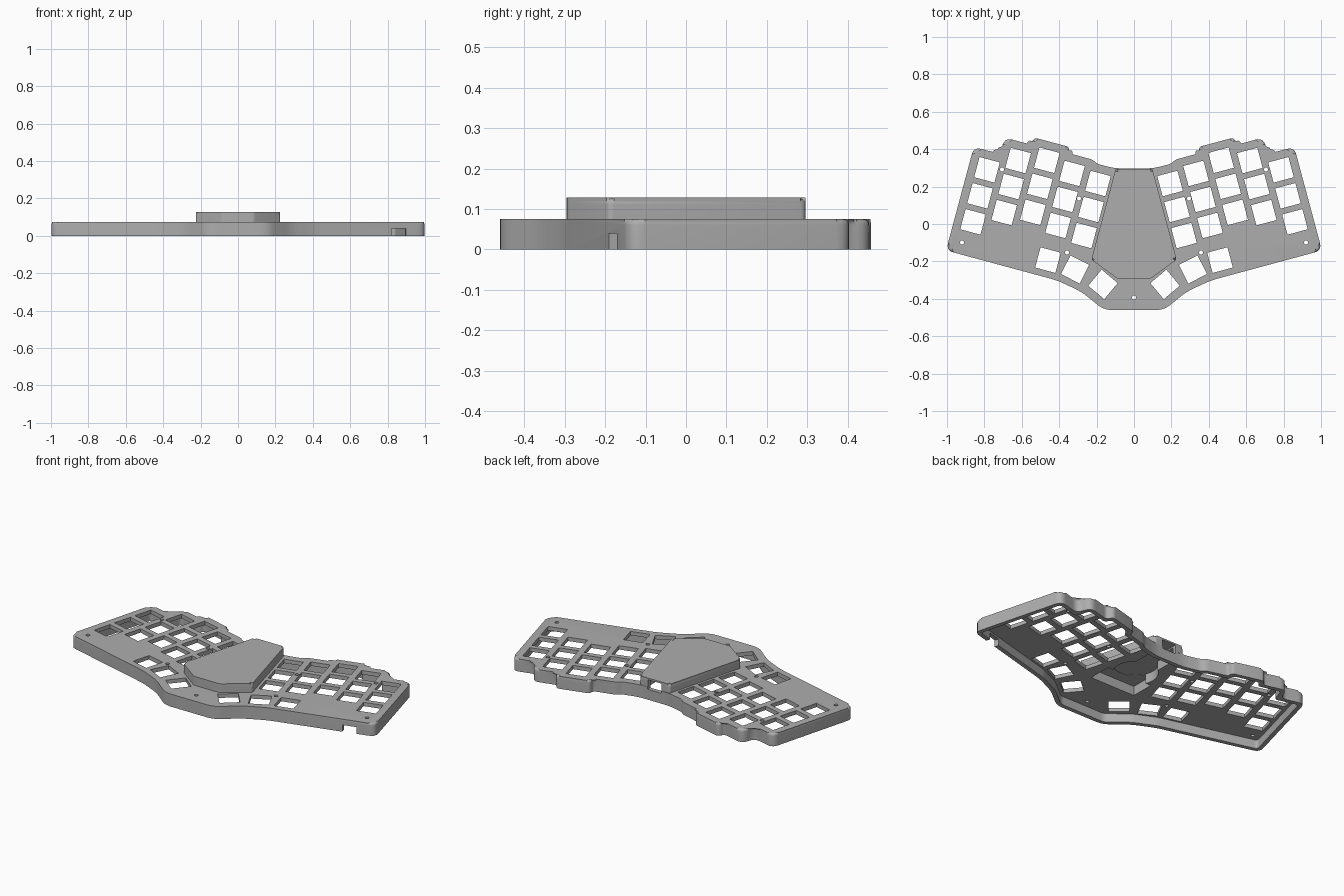
import bpy, bmesh
from math import radians
from mathutils import Matrix, Vector

cube = bpy.data.objects.get("Cube")
if cube:
    bpy.data.objects.remove(cube, do_unlink=True)

GREY = (0.42, 0.42, 0.42, 1)
mat = bpy.data.materials.new("grey_plastic")
mat.use_nodes = True
mat.diffuse_color = GREY
mat.node_tree.nodes["Principled BSDF"].inputs["Base Color"].default_value = GREY

TILT = Matrix.Rotation(radians(15), 2)
ORIGIN = Vector((0.23, 0.0775))
PITCH_U, PITCH_V, HOLE = 0.148, 0.144, 0.112
STAGGER = [0, 0.016, 0.049, 0.008, -0.083]


def local(u, v):
    """Point in the tilted frame of the left key field."""
    return ORIGIN + TILT @ Vector((u, v))


def mirrored(half):
    return half + [Vector((-p.x, p.y)) for p in reversed(half)]


def inset(pts, d):
    """Offset a clockwise polygon inwards with mitred corners."""
    out = []
    for i, p in enumerate(pts):
        a = (p - pts[i - 1]).normalized()
        b = (pts[(i + 1) % len(pts)] - p).normalized()
        na, nb = Vector((a.y, -a.x)), Vector((b.y, -b.x))
        out.append(p + (na + nb) * d / (1 + na.dot(nb)))
    return out


def rounded(pts, r, steps=5):
    """Replace each corner by a short arc."""
    out = []
    for i, p in enumerate(pts):
        a, b = pts[i - 1] - p, pts[(i + 1) % len(pts)] - p
        t = min(r, 0.48 * a.length, 0.48 * b.length)
        s, e = p + a.normalized() * t, p + b.normalized() * t
        for k in range(steps + 1):
            f = k / steps
            out.append(s * (1 - f) ** 2 + p * 2 * f * (1 - f) + e * f * f)
    return out


def make_object(name, bm):
    bmesh.ops.recalc_face_normals(bm, faces=bm.faces)
    me = bpy.data.meshes.new(name)
    bm.to_mesh(me)
    bm.free()
    me.materials.append(mat)
    ob = bpy.data.objects.new(name, me)
    bpy.context.collection.objects.link(ob)
    return ob


def add_prism(bm, pts, z0, z1, fillet=0):
    low = [bm.verts.new((p.x, p.y, z0)) for p in pts]
    high = [bm.verts.new((p.x, p.y, z1)) for p in pts]
    bm.faces.new(low)
    top = bm.faces.new(high)
    for i in range(len(pts)):
        bm.faces.new((low[i - 1], low[i], high[i], high[i - 1]))
    if fillet:
        bmesh.ops.bevel(bm, geom=list(top.edges), offset=fillet, segments=5,
                        profile=0.5, affect='EDGES', clamp_overlap=False)


def prism(name, pts, z0, z1, fillet=0):
    bm = bmesh.new()
    add_prism(bm, pts, z0, z1, fillet)
    return make_object(name, bm)


def box(name, x0, x1, y0, y1, z0, z1):
    pts = [Vector(p) for p in ((x0, y0), (x0, y1), (x1, y1), (x1, y0))]
    return prism(name, pts, z0, z1)


def cut(ob, cutters):
    """Subtract the cutters and bake the result."""
    for c in cutters:
        c.hide_render = True
        m = ob.modifiers.new("cut", 'BOOLEAN')
        m.operation, m.solver, m.object = 'DIFFERENCE', 'EXACT', c
    bpy.context.view_layer.update()
    deps = bpy.context.evaluated_depsgraph_get()
    me = bpy.data.meshes.new_from_object(ob.evaluated_get(deps))
    ob.modifiers.clear()
    ob.data = me


# Case outline: stepped key columns at the back, angled thumb edge in front
half = [Vector((0.10, 0.297)), local(0.03, 0.244), local(0.062, 0.260),
        local(0.190, 0.260), local(0.200, 0.293), local(0.392, 0.293),
        local(0.402, 0.252), local(0.544, 0.252), local(0.548, 0.161),
        local(0.692, 0.161), local(0.692, -0.412),
        Vector((0.41, -0.302)), Vector((0.283, -0.361)), Vector((0.16, -0.46))]
outline = mirrored(half)
case = prism("case_shell", rounded(outline, 0.042), 0, 0.075, 0.014)
cavity = prism("cavity_cutter", rounded(inset(outline, 0.025), 0.02), -0.1, 0.052)

# Key holes: five columns of three and three thumb keys on each side
keys = [(local(c * PITCH_U, s + r * PITCH_V), 15)
        for c, s in enumerate(STAGGER) for r in (-1, 0, 1)]
keys += [(Vector((0.46, -0.193)), 15), (Vector((0.315, -0.243)), 27),
         (Vector((0.166, -0.323)), 40)]
screws = [(0.92, -0.099), (0.706, 0.291), (0.294, 0.136), (0.358, -0.152)]
bm = bmesh.new()
for side in (1, -1):
    for p, angle in keys:
        mtx = (Matrix.Translation((side * p.x, p.y, 0.06))
               @ Matrix.Rotation(radians(side * angle), 4, 'Z')
               @ Matrix.Diagonal((HOLE, HOLE, 0.1, 1)))
        bmesh.ops.create_cube(bm, size=1, matrix=mtx)
for x, y in screws + [(-x, y) for x, y in screws] + [(0, -0.393)]:
    bmesh.ops.create_cone(bm, cap_ends=True, segments=16, radius1=0.011, radius2=0.011,
                          depth=0.1, matrix=Matrix.Translation((x, y, 0.06)))
holes = make_object("hole_cutter", bm)

# Notch in the front wall
bm = bmesh.new()
bmesh.ops.create_cube(bm, size=1, matrix=Matrix.Translation((0.86, -0.18, 0))
                      @ Matrix.Rotation(radians(15), 4, 'Z')
                      @ Matrix.Diagonal((0.08, 0.07, 0.08, 1)))
notch = make_object("notch_cutter", bm)

# Raised centre cover
hexagon = mirrored([Vector((0.098, 0.295)), Vector((0.228, -0.19)), Vector((0.085, -0.295))])
cover = prism("centre_cover", rounded(hexagon, 0.012), 0.058, 0.128, 0.018)

# Pockets beneath the cover and the cable port at the back
bm = bmesh.new()
bmesh.ops.create_cone(bm, cap_ends=True, segments=40, radius1=0.125, radius2=0.125,
                      depth=0.2, matrix=Matrix.Translation((0, 0.01, 0.01)))
pockets = [make_object("round_pocket_cutter", bm),
           box("square_pocket_cutter", -0.15, 0.15, -0.18, -0.04, -0.1, 0.108),
           box("port_well_cutter", -0.075, 0.075, 0.1, 0.272, -0.1, 0.109),
           box("port_cutter", -0.045, 0.045, 0.2, 0.35, 0.062, 0.118)]

cut(case, [cavity, holes, notch] + pockets)
cut(cover, pockets)
for ob in [cavity, holes, notch] + pockets:
    bpy.data.objects.remove(ob, do_unlink=True)

for ob in (case, cover):
    bpy.ops.object.select_all(action='DESELECT')
    ob.select_set(True)
    bpy.context.view_layer.objects.active = ob
    bpy.ops.object.shade_smooth_by_angle(angle=radians(30))
